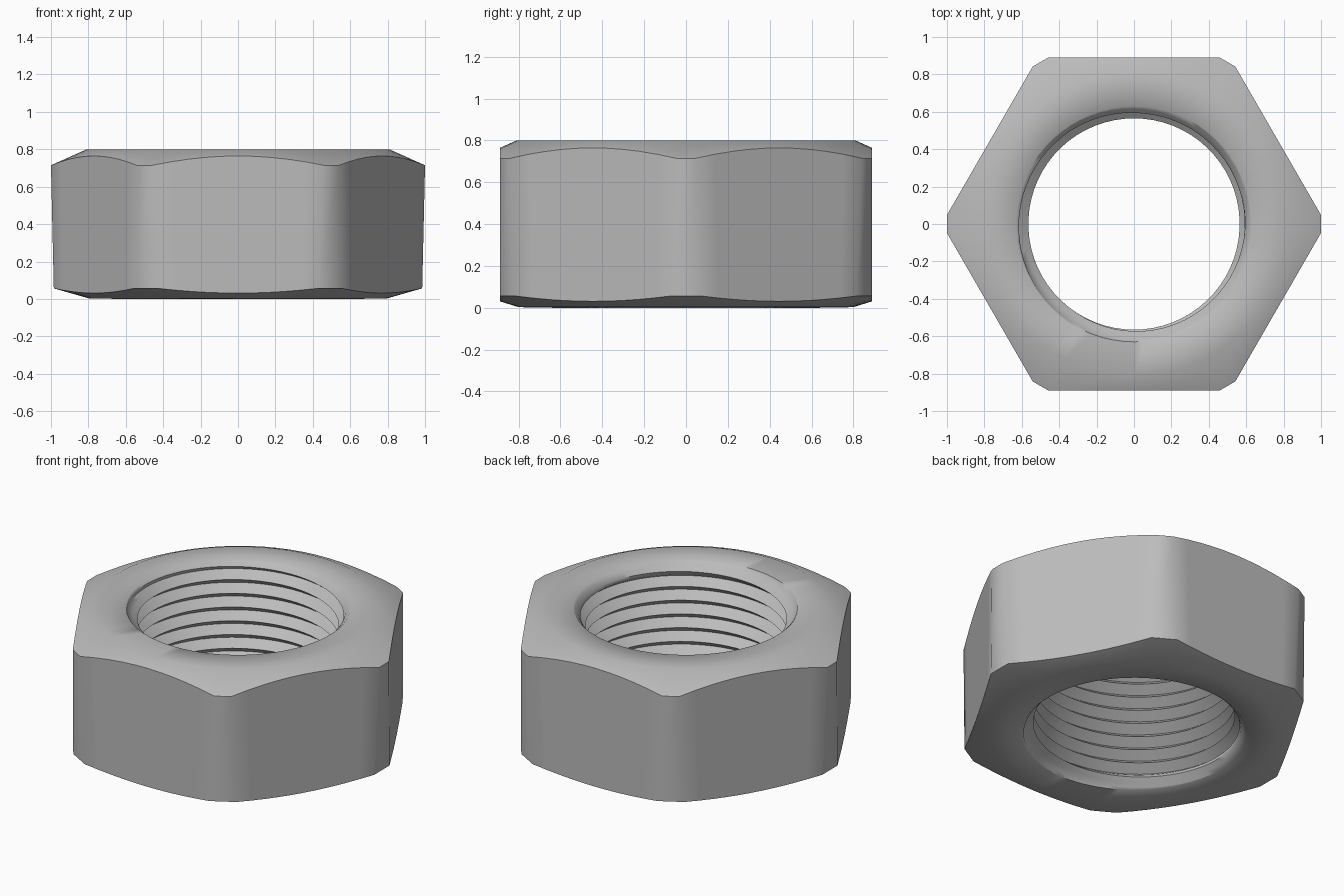
import bpy, bmesh
from math import sin, cos, tan, pi, radians

cube = bpy.data.objects.get("Cube")
if cube:
    bpy.data.objects.remove(cube)

HEIGHT = 0.8
APOTHEM = 0.89          # half the width across flats
STEPS = 10              # divisions of each flat
COLS = 6 * (STEPS + 1)
HOLE, CREST, ROOT = 0.63, 0.565, 0.62
PITCH, ROWS = 0.085, 4  # thread pitch, rows per turn


def hex_outline(clip):
    """Hexagon with its corners cut off at distance clip, as (angle, radius)."""
    corner = APOTHEM / cos(pi / 6)
    e = (corner - clip) * tan(pi / 3) / clip
    points = []
    for k in range(6):
        for i in range(STEPS + 1):
            a = (pi / 6 - e) * (2 * i / STEPS - 1)
            points.append((a + (2 * k + 1) * pi / 6, APOTHEM / cos(a)))
    return points


def add_ring(bm, points, height):
    return [bm.verts.new((r * cos(a), r * sin(a), height(r))) for a, r in points]


def circle(r, outline):
    return [(a, r) for a, _ in outline]


def thread_radius(z, turn):
    """Triangular helical thread, opened out by a chamfer at both ends."""
    phase = (z / PITCH - turn) % 1
    r = CREST + (ROOT - CREST) * (1 - abs(2 * phase - 1))
    return max(r, HOLE - z, HOLE - (HEIGHT - z))


bm = bmesh.new()
flat_top = hex_outline(1.0)
flat_bottom = hex_outline(0.985)
hole_points = [(2 * pi * i / COLS, HOLE) for i in range(COLS)]
shift = flat_top[0][0]
hole_points = [(a + shift, r) for a, r in hole_points]

# Outer shell: bottom face, bottom bevel, flats, conical top bevel, top face
rings = [
    add_ring(bm, hole_points, lambda r: 0),
    add_ring(bm, circle(0.8, flat_bottom), lambda r: 0.003),
    add_ring(bm, flat_bottom, lambda r: 0.005 + 0.26 * (r - 0.79)),
    add_ring(bm, flat_top, lambda r: HEIGHT - 0.447 * (r - 0.81)),
    add_ring(bm, circle(0.81, flat_top), lambda r: HEIGHT),
    add_ring(bm, hole_points, lambda r: HEIGHT),
]
for low, high in zip(rings, rings[1:]):
    for i in range(COLS):
        j = (i + 1) % COLS
        bm.faces.new((low[i], low[j], high[j], high[i]))

# Threaded hole: a helical sheet trimmed to the two end faces
row_count = int(HEIGHT / PITCH + 1) * ROWS
sheet = []
for row in range(-ROWS, row_count + 1):
    line = []
    for i in range(COLS + 1):
        turn = i / COLS
        a = 2 * pi * turn + shift
        z = min(max(PITCH * (row / ROWS + turn), 0), HEIGHT)
        r = thread_radius(z, turn)
        line.append(bm.verts.new((r * cos(a), r * sin(a), z)))
    sheet.append(line)
for low, high in zip(sheet, sheet[1:]):
    for i in range(COLS):
        bm.faces.new((low[i], high[i], high[i + 1], low[i + 1]))

bmesh.ops.remove_doubles(bm, verts=bm.verts, dist=0.0005)
bmesh.ops.recalc_face_normals(bm, faces=bm.faces)
mesh = bpy.data.meshes.new("hex_nut")
bm.to_mesh(mesh)
bm.free()

# Plain steel grey
steel = bpy.data.materials.new("steel_grey")
steel.use_nodes = True
color = (0.5, 0.5, 0.5, 1)
steel.diffuse_color = color
steel.node_tree.nodes["Principled BSDF"].inputs["Base Color"].default_value = color
mesh.materials.append(steel)

nut = bpy.data.objects.new("hex_nut", mesh)
bpy.context.collection.objects.link(nut)
bpy.ops.object.select_all(action="DESELECT")
nut.select_set(True)
bpy.context.view_layer.objects.active = nut
bpy.ops.object.shade_smooth_by_angle(angle=radians(52))
